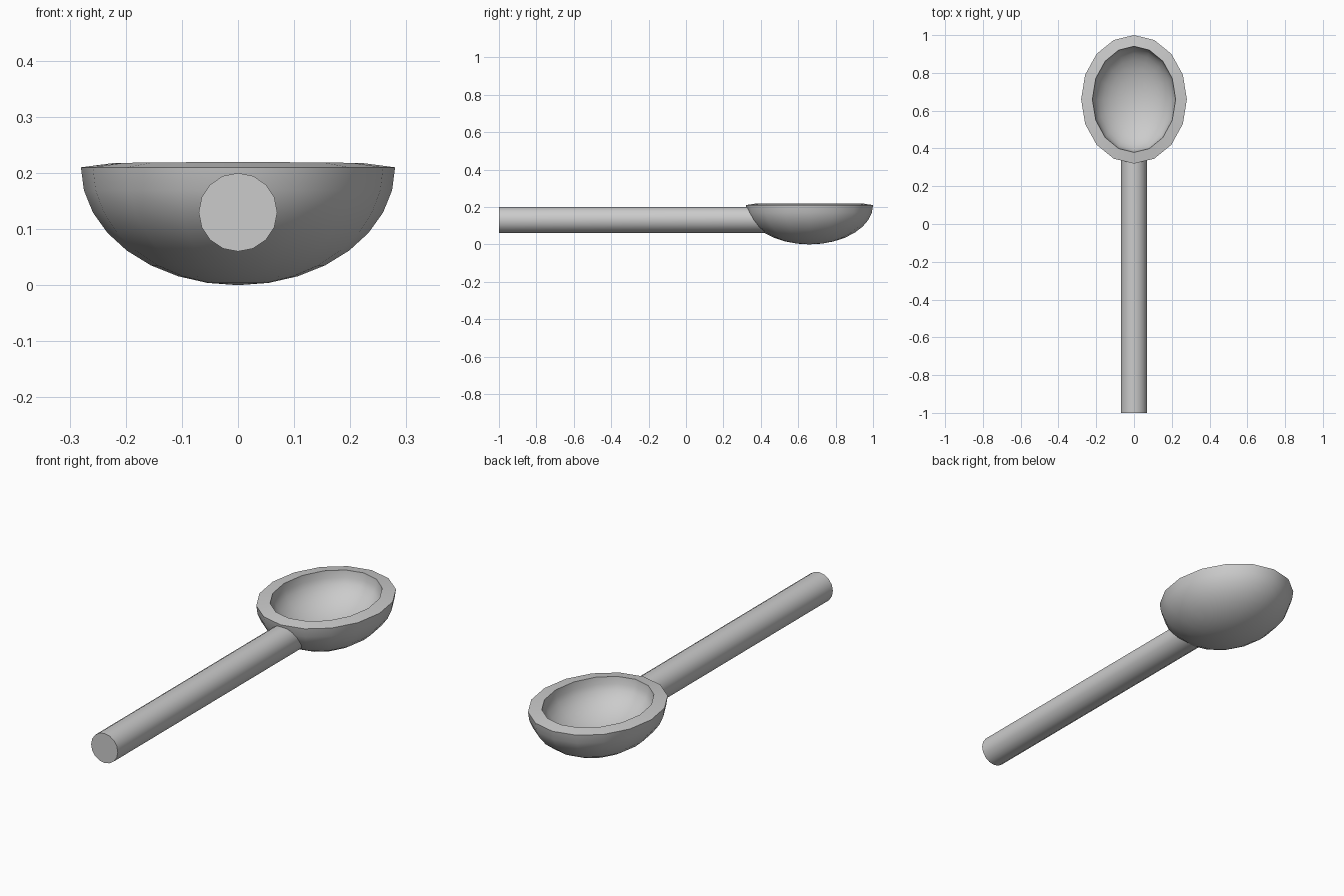
import bpy, bmesh, math
from mathutils import Matrix, Vector

cube = bpy.data.objects.get("Cube")
if cube:
    bpy.data.objects.remove(cube, do_unlink=True)

SIDES = 16
RIM = Vector((0, 0.66, 0.21))       # centre of the bowl opening
RADII = Vector((0.28, 0.34, 0.21))  # half width, half length, depth
WALL = 0.06

grey = bpy.data.materials.new("light grey")
grey.use_nodes = True
colour = (0.6, 0.6, 0.6, 1)
grey.diffuse_color = colour
grey.node_tree.nodes["Principled BSDF"].inputs["Base Color"].default_value = colour


def add_part(name, bm):
    bmesh.ops.recalc_face_normals(bm, faces=bm.faces)
    mesh = bpy.data.meshes.new(name)
    bm.to_mesh(mesh)
    bm.free()
    mesh.materials.append(grey)
    obj = bpy.data.objects.new(name, mesh)
    bpy.context.collection.objects.link(obj)
    return obj


def smooth(obj):
    bpy.ops.object.select_all(action='DESELECT')
    obj.select_set(True)
    bpy.context.view_layer.objects.active = obj
    bpy.ops.object.shade_smooth_by_angle(angle=math.radians(40))


# Bowl: lower half of a stretched sphere, thickened inwards
bm = bmesh.new()
bmesh.ops.create_uvsphere(bm, u_segments=SIDES, v_segments=SIDES, radius=1)
bmesh.ops.delete(bm, geom=[v for v in bm.verts if v.co.z > 0.01], context='VERTS')
bmesh.ops.transform(bm, verts=bm.verts,
                    matrix=Matrix.Translation(RIM) @ Matrix.Diagonal(RADII).to_4x4())
# An open shell needs its normals checked against the opening
bmesh.ops.recalc_face_normals(bm, faces=bm.faces)
bowl = add_part("bowl", bm)
if bowl.data.polygons[0].normal.dot(bowl.data.polygons[0].center - RIM) < 0:
    bowl.data.flip_normals()
shell = bowl.modifiers.new("wall", 'SOLIDIFY')
shell.thickness = WALL
shell.offset = -1
bpy.context.view_layer.objects.active = bowl
bowl.select_set(True)
bpy.ops.object.modifier_apply(modifier=shell.name)
smooth(bowl)

# Handle: straight rod whose far end is shaped to sit inside the bowl wall
bm = bmesh.new()
bmesh.ops.create_cone(bm, cap_ends=True, segments=SIDES, radius1=0.07, radius2=0.07, depth=2)
bmesh.ops.rotate(bm, verts=bm.verts, matrix=Matrix.Rotation(-math.pi / 2, 3, 'X'))
bmesh.ops.translate(bm, verts=bm.verts, vec=(0, 0, 0.13))
far_end = [v for v in bm.verts if v.co.y > 0]
for v in far_end:
    across = (v.co.x / RADII.x) ** 2 + ((v.co.z - RIM.z) / RADII.z) ** 2
    v.co.y = RIM.y - RADII.y * math.sqrt(1 - across) + 0.02
cap = [f for f in bm.faces if all(v in far_end for v in f.verts)]
bmesh.ops.delete(bm, geom=cap, context='FACES_ONLY')
smooth(add_part("handle", bm))
